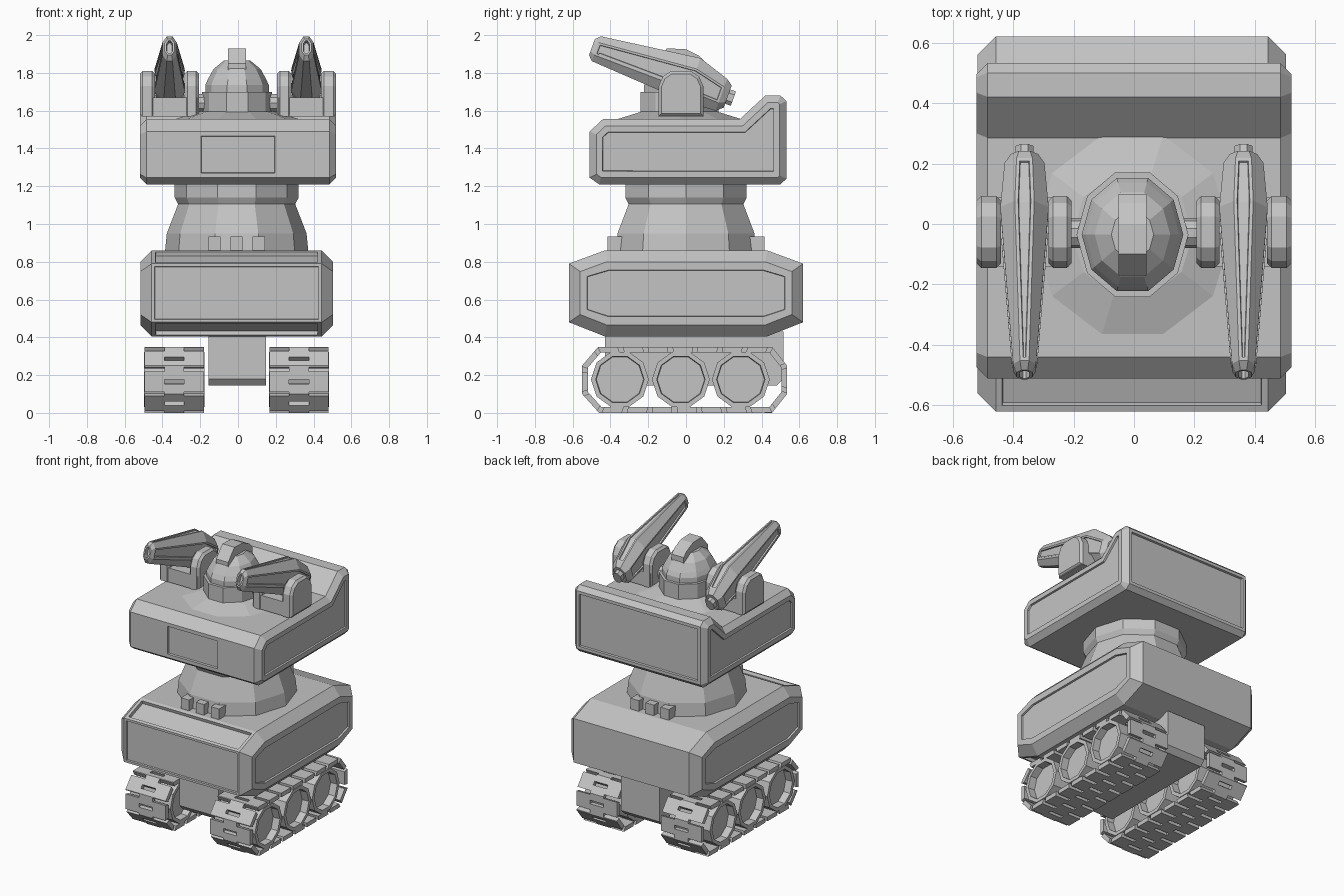
import bpy, bmesh, math
from mathutils import Vector, Matrix

cube = bpy.data.objects.get("Cube")
if cube:
    bpy.data.objects.remove(cube, do_unlink=True)

GREY = (0.55, 0.55, 0.55, 1)
grey = bpy.data.materials.new("plain grey")
grey.use_nodes = True
grey.diffuse_color = GREY
grey.node_tree.nodes["Principled BSDF"].inputs["Base Color"].default_value = GREY


def finish(name, bm):
    mesh = bpy.data.meshes.new(name)
    bm.to_mesh(mesh)
    bm.free()
    mesh.materials.append(grey)
    obj = bpy.data.objects.new(name, mesh)
    bpy.context.collection.objects.link(obj)
    return obj


def loft(rings, bm=None):
    """Skin a row of equal rings and cap both ends."""
    bm = bm or bmesh.new()
    rows = [[bm.verts.new(p) for p in ring] for ring in rings]
    n = len(rows[0])
    faces = [bm.faces.new(rows[0]), bm.faces.new(rows[-1])]
    for a, b in zip(rows, rows[1:]):
        for i in range(n):
            j = (i + 1) % n
            faces.append(bm.faces.new((a[i], a[j], b[j], b[i])))
    bmesh.ops.recalc_face_normals(bm, faces=faces)
    return bm


def prism(profile, x0, x1, rim=0):
    """Extrude a (y, z) profile along x and chamfer the rim of both ends."""
    bm = loft([[(x, y, z) for y, z in profile] for x in (x0, x1)])
    if rim:
        edges = [e for e in bm.edges if abs(e.verts[0].co.x - e.verts[1].co.x) < 1e-5]
        bmesh.ops.bevel(bm, geom=edges, offset=rim, segments=1, profile=0.5, affect='EDGES')
    return bm


def box(y0, y1, z0, z1):
    return [(y0, z0), (y1, z0), (y1, z1), (y0, z1)]


def panel(bm, direction, rim, depth, half_width=None):
    """Sink a framed panel into the face that looks along direction."""
    d = Vector(direction).normalized()
    bm.normal_update()
    face = max(bm.faces, key=lambda f: (round(f.normal.dot(d), 2), f.calc_area()))
    bmesh.ops.inset_individual(bm, faces=[face], thickness=rim, depth=0)
    if half_width:
        for v in face.verts:
            v.co.x = math.copysign(half_width, v.co.x)
    bmesh.ops.inset_individual(bm, faces=[face], thickness=0.003, depth=-depth)


def lathe(profile, stretch=1.0):
    """Ten-sided turned shape from (radius, z) pairs."""
    turn = [i * math.pi / 5 for i in range(10)]
    return loft([[(r * math.cos(a), r * stretch * math.sin(a), z) for a in turn]
                 for r, z in profile])


# Lower hull
hull = [(-.62, .79), (-.43, .86), (.43, .86), (.62, .79),
        (.62, .48), (.43, .405), (-.43, .405), (-.62, .48)]
bm = prism(hull, -.517, .503, .06)
panel(bm, (0, -1, 0), .022, .012)
panel(bm, (0, -.35, .94), .03, .022)
panel(bm, (0, -.37, -.93), .03, .022)
for s in (-1, 1):
    panel(bm, (s, 0, 0), .045, .012)
finish("lower_hull", bm)

# Pelvis block between the tracks
pelvis = [(-.43, .43), (.515, .43), (.515, .18), (.48, .145), (-.4, .145), (-.43, .18)]
finish("pelvis", prism(pelvis, -.155, .147))

# Waist and its small blocks
waist = finish("waist", lathe([(.38, .85), (.37, .95), (.31, 1.105), (.328, 1.14), (.328, 1.22)], 1.03))
waist.location.x = -.007
for s, side in ((-1, "front"), (1, "back")):
    for i in (-1, 0, 1):
        x = -.007 + i * .117
        y0, y1 = sorted((s * .3, s * .415))
        finish(f"waist_block_{side}_{i + 2}", prism(box(y0, y1, .85, .935), x - .032, x + .032))

# Upper hull
upper = [(-.51, 1.49), (-.44, 1.555), (.285, 1.555), (.42, 1.68), (.5, 1.68),
         (.532, 1.65), (.532, 1.24), (.5, 1.21), (-.46, 1.21), (-.51, 1.245)]
bm = prism(upper, -.52, .52, .036)
panel(bm, (0, -1, 0), .035, .015, .195)
panel(bm, (0, 1, 0), .03, .015)
for s in (-1, 1):
    panel(bm, (s, 0, 0), .035, .012)
finish("upper_hull", bm)

# Collar, dome with visor step, and crest
dome_parts = {
    "dome_collar": [(.345, 1.55), (.2, 1.595)],
    "dome": [(.185, 1.56), (.185, 1.7), (.168, 1.7), (.168, 1.735),
             (.155, 1.765), (.125, 1.82), (.07, 1.865)],
}
for name, profile in dome_parts.items():
    obj = finish(name, lathe(profile, 1.05 if name == "dome_collar" else 1.17))
    obj.location = (-.005, -.035, 0)
crest = [(-.17, 1.76), (-.17, 1.85), (-.1, 1.93), (0, 1.925), (.07, 1.89), (.1, 1.86), (.1, 1.78)]
finish("crest", prism(crest, -.052, .042))

# Axle through the dome
ring = [(-.03 + .05 * math.cos(i * math.pi / 5), 1.64 + .05 * math.sin(i * math.pi / 5))
        for i in range(10)]
finish("axle", prism(ring, -.24, .24))


def cannon():
    """Tapered eight-sided barrel along y, muzzle at -y."""
    stations = [(-.53, .026, .045, 0), (-.505, .038, .07, 0), (.03, .08, .122, .02),
                (.2, .066, .09, -.003), (.235, .045, .062, 0), (.235, .03, .04, 0), (.267, .03, .04, 0)]
    rings = []
    for y, w, h, c in stations:
        quarter = [(.4 * w, h), (w, .5 * h), (w, -.5 * h), (.4 * w, -h)]
        section = quarter + [(-x, z) for x, z in reversed(quarter)]
        rings.append([(x, y, z + c) for x, z in section])
    bm = loft(rings)
    panel(bm, (0, -1, 0), .01, .03)
    bm.normal_update()
    for d in (Vector((1, 0, 0)), Vector((-1, 0, 0)), Vector((0, 0, 1))):
        strip = [f for f in bm.faces if f.normal.dot(d) > .93 and f.calc_area() > .004]
        for rim, depth in ((.011, 0), (.002, -.008)):
            bmesh.ops.inset_region(bm, faces=strip, thickness=rim, depth=depth, use_even_offset=True)
        bm.normal_update()
    bmesh.ops.rotate(bm, verts=bm.verts, cent=(0, 0, 0), matrix=Matrix.Rotation(math.radians(-20), 3, 'X'))
    return bm


# Cannons and their cradles
ear = [(-.145, 1.57), (.092, 1.57), (.092, 1.73), (.07, 1.78), (.025, 1.81),
       (-.078, 1.81), (-.123, 1.78), (-.145, 1.73)]
for s, side in ((1, "left"), (-1, "right")):
    barrel = finish(f"{side}_cannon", cannon())
    barrel.location = (s * .362, 0, 1.755)
    finish(f"{side}_cradle_base", prism(box(-.14, .087, 1.57, 1.67), *sorted((s * .215, s * .51))))
    for name, a, b in (("inner", .207, .283), ("outer", .44, .52)):
        finish(f"{side}_cradle_{name}_ear", prism(ear, *sorted((s * a, s * b)), .015))


# Track path: outer loop and an inner loop one plate thickness inside
outer = [Vector(p) for p in ((-.46, 0), (.455, 0), (.535, .1), (.535, .25),
                             (.455, .35), (-.465, .35), (-.55, .25), (-.55, .1))]


def inward(a, b):
    d = (b - a).normalized()
    return Vector((-d.y, d.x))


inner = []
for i, p in enumerate(outer):
    n1, n2 = inward(outer[i - 1], p), inward(p, outer[(i + 1) % 8])
    inner.append(p + (n1 + n2) / (1 + n1.dot(n2)) * .03)
lengths = [(outer[(i + 1) % 8] - p).length for i, p in enumerate(outer)]
starts = [sum(lengths[:i]) for i in range(8)]
total = sum(lengths)


def track_pair(s):
    s %= total
    i = max(k for k in range(8) if starts[k] <= s + 1e-6)
    t, j = (s - starts[i]) / lengths[i], (i + 1) % 8
    return outer[i].lerp(outer[j], t), inner[i].lerp(inner[j], t)


def track(x0, x1, links=20, gap=.026):
    """Staggered plates in three columns, bent round the corners."""
    bm = bmesh.new()
    pitch, third = total / links, (x1 - x0) / 3
    for col in range(3):
        xa, xb = x0 + col * third, x0 + (col + 1) * third
        for k in range(links):
            a = (k + .5 * (col % 2)) * pitch + gap / 2
            b = a + pitch - gap
            bends = [c for base in (0, total) for c in (q + base for q in starts)
                     if a + .002 < c < b - .002]
            rings = []
            for s in [a, *bends, b]:
                o, n = track_pair(s)
                rings.append([(xa, *o), (xb, *o), (xb, *n), (xa, *n)])
            loft(rings, bm)
    return bm


# Tracks and wheels
for s, side in ((1, "left"), (-1, "right")):
    mid = s * .33 - .007
    finish(f"{side}_track", track(mid - .157, mid + .157))
    for i, y in enumerate((-.35, -.027, .29)):
        circle = [(y + .153 * math.cos(k * math.pi / 5), .177 + .153 * math.sin(k * math.pi / 5))
                  for k in range(10)]
        bm = prism(circle, mid - .16, mid + .16)
        for d in (-1, 1):
            panel(bm, (d, 0, 0), .025, .05)
        finish(f"{side}_wheel_{i + 1}", bm)
